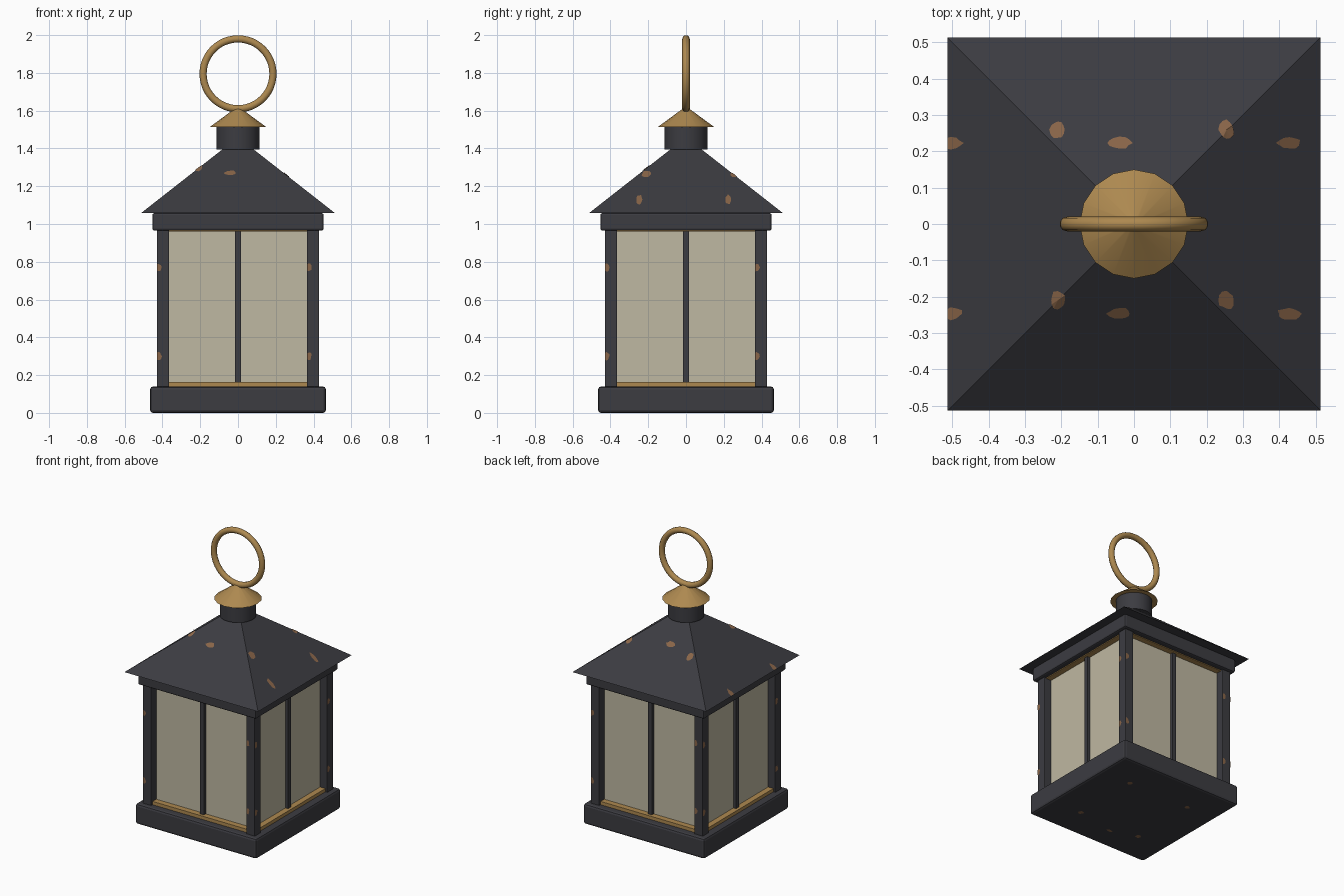
import bpy, bmesh, math, random
from mathutils import Vector, Matrix

if "Cube" in bpy.data.objects:
    bpy.data.objects.remove(bpy.data.objects["Cube"], do_unlink=True)
random.seed(4)


def material(name, rgb):
    m = bpy.data.materials.new(name)
    m.use_nodes = True
    m.diffuse_color = (*rgb, 1)
    bsdf = m.node_tree.nodes["Principled BSDF"]
    bsdf.inputs["Base Color"].default_value = (*rgb, 1)
    bsdf.inputs["Roughness"].default_value = 0.7
    return m


iron = material("dark_iron", (0.045, 0.045, 0.053))
brass = material("aged_brass", (0.42, 0.25, 0.08))
glass = material("cream_glass", (0.52, 0.48, 0.36))
rust = material("rust", (0.25, 0.13, 0.065))


def finish(name, bm, mat, bevel=0, smooth=False):
    mesh = bpy.data.meshes.new(name)
    bm.to_mesh(mesh)
    bm.free()
    ob = bpy.data.objects.new(name, mesh)
    bpy.context.collection.objects.link(ob)
    mesh.materials.append(mat)
    if bevel:
        mod = ob.modifiers.new("soft_edges", 'BEVEL')
        mod.width, mod.segments = bevel, 2
    if smooth:
        bpy.ops.object.select_all(action='DESELECT')
        ob.select_set(True)
        bpy.context.view_layer.objects.active = ob
        bpy.ops.object.shade_smooth_by_angle(angle=math.radians(35))
    return ob


def box(name, mat, x, y, z, bevel=0):
    """Box from (low, high) pairs on each axis."""
    bm = bmesh.new()
    size = [b - a for a, b in (x, y, z)]
    mid = [(a + b) / 2 for a, b in (x, y, z)]
    bmesh.ops.create_cube(bm, size=1, matrix=Matrix.Translation(mid) @ Matrix.Diagonal((*size, 1)))
    return finish(name, bm, mat, bevel)


def slab(name, mat, half, z, bevel=0):
    return box(name, mat, (-half, half), (-half, half), z, bevel)


def cone(name, mat, r1, r2, z, segments, turn=0, smooth=False):
    bm = bmesh.new()
    place = Matrix.Translation((0, 0, sum(z) / 2)) @ Matrix.Rotation(turn, 4, 'Z')
    bmesh.ops.create_cone(bm, cap_ends=True, segments=segments, radius1=r1, radius2=r2,
                          depth=z[1] - z[0], matrix=place)
    return finish(name, bm, mat, smooth=smooth)


# Body: base, brass sills, glass block and collar
slab("base", iron, 0.465, (0, 0.14), 0.015)
slab("lower_sill", brass, 0.415, (0.135, 0.163))
slab("upper_sill", brass, 0.415, (0.96, 0.975))
slab("glass_panes", glass, 0.375, (0.15, 0.97))
slab("collar", iron, 0.453, (0.965, 1.058), 0.01)

# Corner posts
IN, OUT = 0.365, 0.43
for sx, side in ((-1, "right"), (1, "left")):
    for sy, end in ((-1, "front"), (1, "back")):
        box(f"{end}_{side}_post", iron, sorted((sx * IN, sx * OUT)),
            sorted((sy * IN, sy * OUT)), (0.13, 0.975), 0.004)

# Centre glazing bar on each side
for i, side in enumerate(("front", "left", "back", "right")):
    bar = box(f"{side}_glazing_bar", iron, (-0.015, 0.015), (-0.395, -0.36), (0.163, 0.965))
    bar.rotation_euler.z = i * math.pi / 2

# Roof, chimney and cap
EAVE, TOP, Z0, Z1 = 0.513, 0.08, 1.058, 1.397
diagonal = math.sqrt(2)
cone("roof", iron, EAVE * diagonal, TOP * diagonal, (Z0, Z1), 4, math.pi / 4)
cone("chimney", iron, 0.114, 0.114, (1.395, 1.52), 32, smooth=True)
cone("cap", brass, 0.15, 0.015, (1.513, 1.612), 16, smooth=True)

# Carrying ring: a circular path with a round section
curve = bpy.data.curves.new("ring_path", 'CURVE')
curve.dimensions = '3D'
curve.bevel_depth, curve.bevel_resolution = 0.02, 3
path = curve.splines.new('POLY')
N = 48
path.points.add(N - 1)
for i, p in enumerate(path.points):
    a = math.tau * i / N
    p.co = (0.185 * math.cos(a), 0, 1.795 + 0.185 * math.sin(a), 1)
path.use_cyclic_u = True
path.use_smooth = True
ring = bpy.data.objects.new("carrying_ring", curve)
bpy.context.collection.objects.link(ring)
curve.materials.append(brass)


# Rust patches laid just above the metal
def patch(bm, u, v, ru, rv, place):
    """Irregular disc whose flat (u, v) points are put on a surface by place()."""
    centre = bm.verts.new(place(u, v))
    rim = []
    for i in range(12):
        a = math.tau * i / 12
        k = random.uniform(0.8, 1.1)
        rim.append(bm.verts.new(place(u + ru * k * math.cos(a), v + rv * k * math.sin(a))))
    for i, vert in enumerate(rim):
        bm.faces.new((centre, vert, rim[(i + 1) % 12]))


def on_roof(u, v):
    u = max(-EAVE, min(EAVE, u))
    slope = (Z1 - Z0) / (EAVE - TOP)
    return Vector((u, v, Z0 + slope * (EAVE - max(abs(u), abs(v))) + 0.004))


def under_base(u, v):
    return Vector((u, -v, -0.001))


bm = bmesh.new()
for y in (0.26, -0.21):
    for x in (-0.21, 0.255):
        patch(bm, x, y, 0.022, 0.026, on_roof)
    for x in (-0.505, -0.04, 0.428):
        patch(bm, x, y - 0.037, 0.034, 0.017, on_roof)
finish("roof_rust", bm, rust)

bm = bmesh.new()
for x in (-0.235, 0.235):
    for y in (-0.24, 0.24):
        patch(bm, x, y, 0.018, 0.018, under_base)
patch(bm, -0.05, 0.3, 0.022, 0.012, under_base)
finish("base_rust", bm, rust)

bm = bmesh.new()
for i in range(4):
    turn = Matrix.Rotation(i * math.pi / 2, 3, 'Z')
    for edge in (-OUT, IN):
        def on_post(u, v):
            return turn @ Vector((max(u, edge + 0.002), -OUT - 0.002, v))
        for z in (0.30, 0.77):
            patch(bm, edge + 0.008, z, 0.018, 0.022, on_post)
finish("post_rust", bm, rust)
